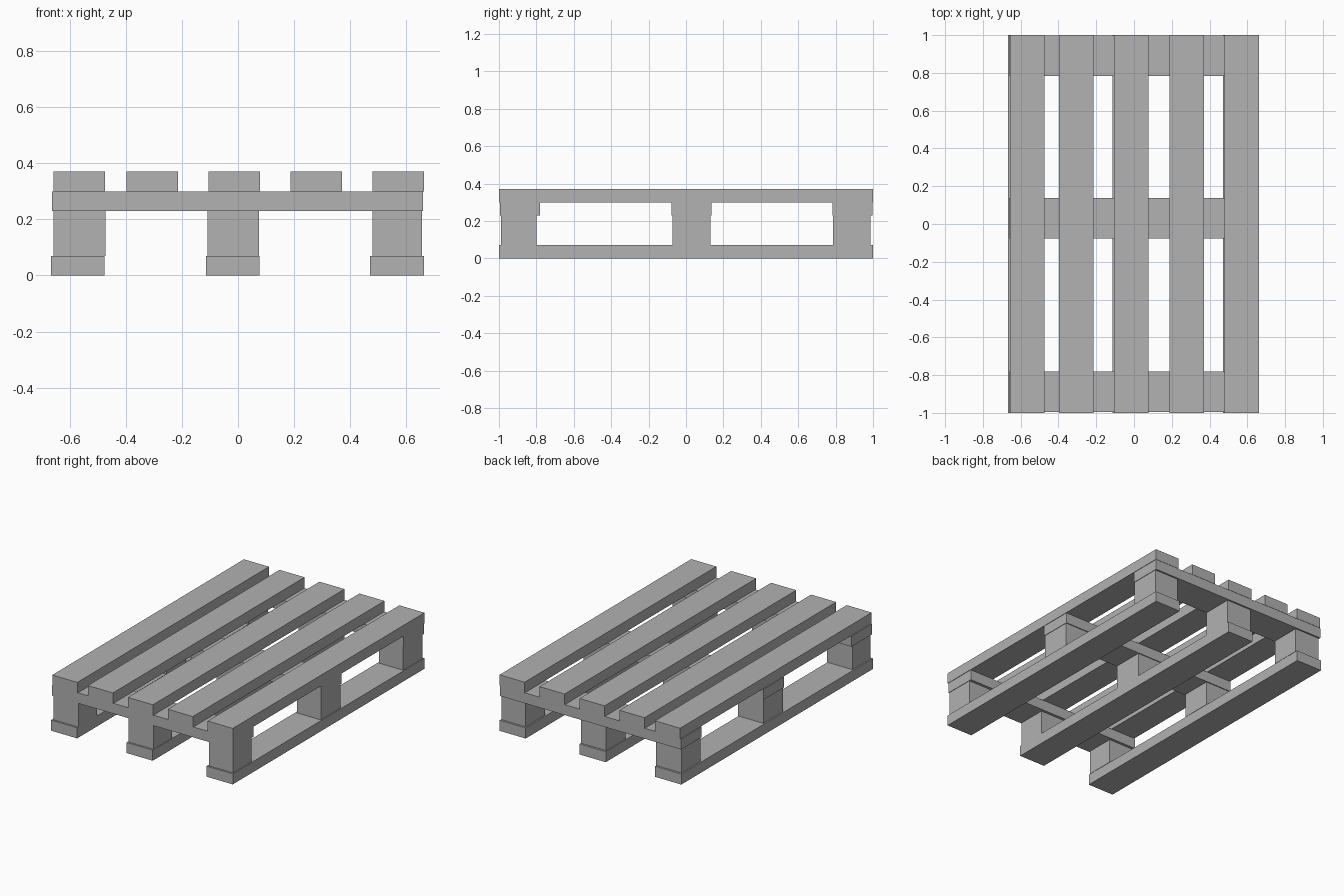
import bpy
import bmesh

if "Cube" in bpy.data.objects:
    bpy.data.objects.remove(bpy.data.objects["Cube"])

wood = bpy.data.materials.new("plain grey")
wood.diffuse_color = (0.445, 0.445, 0.445, 1)
wood.use_nodes = True
wood.node_tree.nodes["Principled BSDF"].inputs["Base Color"].default_value = wood.diffuse_color


def box(name, xs, ys, zs):
    """Axis-aligned board given by its (min, max) extents."""
    bm = bmesh.new()
    bmesh.ops.create_cube(bm, size=1)
    for v in bm.verts:
        for i, (lo, hi) in enumerate((xs, ys, zs)):
            v.co[i] = hi if v.co[i] > 0 else lo
    mesh = bpy.data.meshes.new(name)
    bm.to_mesh(mesh)
    bm.free()
    mesh.materials.append(wood)
    bpy.context.collection.objects.link(bpy.data.objects.new(name, mesh))


# Five long top slats
for i, x in enumerate((-0.657, -0.397, -0.105, 0.187, 0.479)):
    box(f"top_slat_{i + 1}", (x, x + 0.183), (-1, 1), (0.299, 0.37))

# Three cross boards under the slats
for i, y in enumerate((-0.994, -0.077, 0.784)):
    box(f"cross_board_{i + 1}", (-0.663, 0.659), (y, y + 0.214), (0.23, 0.299))

# Three long bottom runners
for i, x in enumerate((-0.666, -0.114, 0.471)):
    box(f"bottom_runner_{i + 1}", (x, x + 0.191), (-1, 1), (0, 0.07))

# Nine spacer blocks between runners and cross boards
for i, xs in enumerate(((-0.657, -0.473), (-0.108, 0.075), (0.48, 0.656))):
    for j, ys in enumerate(((-0.988, -0.798), (-0.072, 0.131), (0.787, 0.987))):
        box(f"spacer_block_{i + 1}_{j + 1}", xs, ys, (0.07, 0.23))
